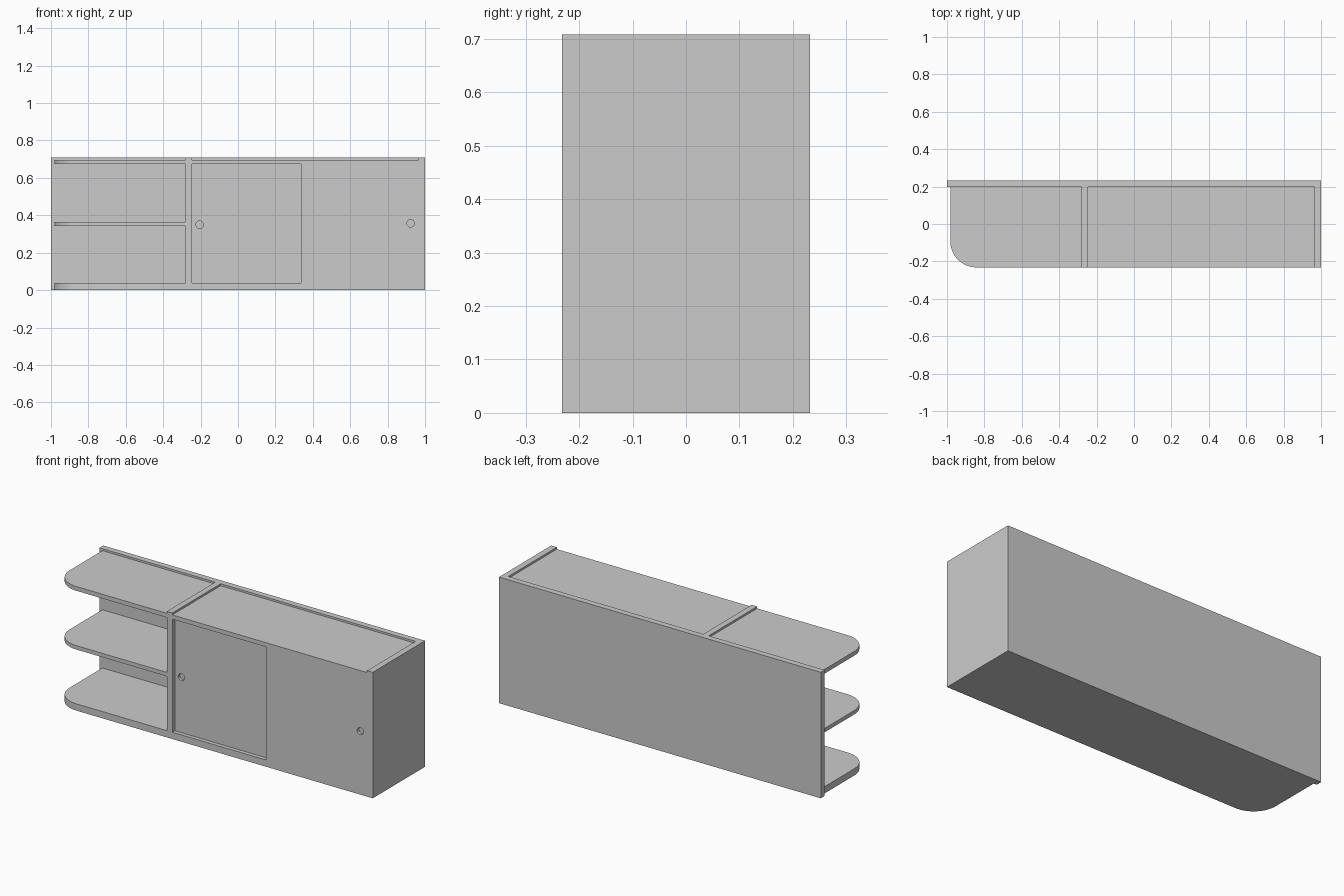
import bpy, bmesh, math

old = bpy.data.objects.get("Cube")
if old:
    bpy.data.objects.remove(old)

grey = bpy.data.materials.new("plain grey")
grey.use_nodes = True
grey.diffuse_color = (0.6, 0.6, 0.6, 1)
grey.node_tree.nodes["Principled BSDF"].inputs["Base Color"].default_value = (0.6, 0.6, 0.6, 1)

# Main dimensions
HEIGHT, FRONT, BACK = 0.708, -0.232, 0.232
PANEL_Y = 0.198                     # front of the back panel
DIV_L, DIV_R, SIDE = -0.28, -0.246, 0.965
TOP_LOW, TOP_HIGH, FLOOR = 0.673, 0.697, 0.038
DOOR = 0.022


def slab(name, outline, z0, z1):
    """Extrude a flat outline from z0 up to z1."""
    bm = bmesh.new()
    face = bm.faces.new([bm.verts.new((x, y, z0)) for x, y in outline])
    lifted = bmesh.ops.extrude_face_region(bm, geom=[face])["geom"]
    bmesh.ops.translate(bm, vec=(0, 0, z1 - z0),
                        verts=[v for v in lifted if isinstance(v, bmesh.types.BMVert)])
    bmesh.ops.recalc_face_normals(bm, faces=bm.faces)
    mesh = bpy.data.meshes.new(name)
    bm.to_mesh(mesh)
    bm.free()
    mesh.materials.append(grey)
    obj = bpy.data.objects.new(name, mesh)
    bpy.context.collection.objects.link(obj)
    return obj


def box(name, x0, x1, y0, y1, z0, z1):
    return slab(name, [(x0, y0), (x1, y0), (x1, y1), (x0, y1)], z0, z1)


def smooth(obj):
    bpy.ops.object.select_all(action="DESELECT")
    obj.select_set(True)
    bpy.context.view_layer.objects.active = obj
    bpy.ops.object.shade_smooth_by_angle(angle=math.radians(30))


def finger_hole(door, x, y, z):
    """Cut a round finger pull into the face of a door."""
    bpy.ops.mesh.primitive_cylinder_add(vertices=32, radius=0.02, depth=0.03,
                                        location=(x, y, z),
                                        rotation=(math.pi / 2, 0, 0))
    cutter = bpy.context.object
    cutter.name = door.name + "_hole_cutter"
    cutter.data.materials.append(grey)
    cutter.hide_render = True
    cutter.hide_set(True)
    cutter.display_type = "WIRE"
    cut = door.modifiers.new("finger hole", "BOOLEAN")
    cut.operation, cut.solver, cut.object = "DIFFERENCE", "EXACT", cutter


# Upright panels
box("back_panel", -1, 1, PANEL_Y, BACK, 0, HEIGHT)
box("divider", DIV_L, DIV_R, FRONT, PANEL_Y, 0, HEIGHT)
box("side_panel", SIDE, 1, FRONT, PANEL_Y, 0, HEIGHT)

# Cupboard floor and top, the top sitting just below the uprights
box("cupboard_floor", DIV_R, SIDE, FRONT, PANEL_Y, 0, FLOOR)
box("cupboard_top", DIV_R, SIDE, FRONT, PANEL_Y, TOP_LOW, TOP_HIGH)

# Sliding doors, one behind the other
front_door = box("front_door", 0.338, SIDE, FRONT, FRONT + DOOR, FLOOR, TOP_LOW)
rear_door = box("rear_door", DIV_R, 0.38, FRONT + DOOR, FRONT + 2 * DOOR, FLOOR, TOP_LOW)
finger_hole(front_door, 0.923, FRONT, 0.357)
finger_hole(rear_door, -0.205, FRONT + DOOR, 0.35)

# Open shelves with a rounded outer corner
END, RADIUS = -0.982, 0.14
corner = [(END + RADIUS - RADIUS * math.cos(a), FRONT + RADIUS - RADIUS * math.sin(a))
          for a in (math.pi / 2 * i / 16 for i in range(17))]
outline = [(DIV_L, PANEL_Y), (END, PANEL_Y)] + corner + [(DIV_L, FRONT)]
for name, z0, z1 in (("bottom_shelf", 0, FLOOR),
                     ("middle_shelf", 0.343, 0.365),
                     ("top_shelf", TOP_LOW, TOP_HIGH)):
    smooth(slab(name, outline, z0, z1))
